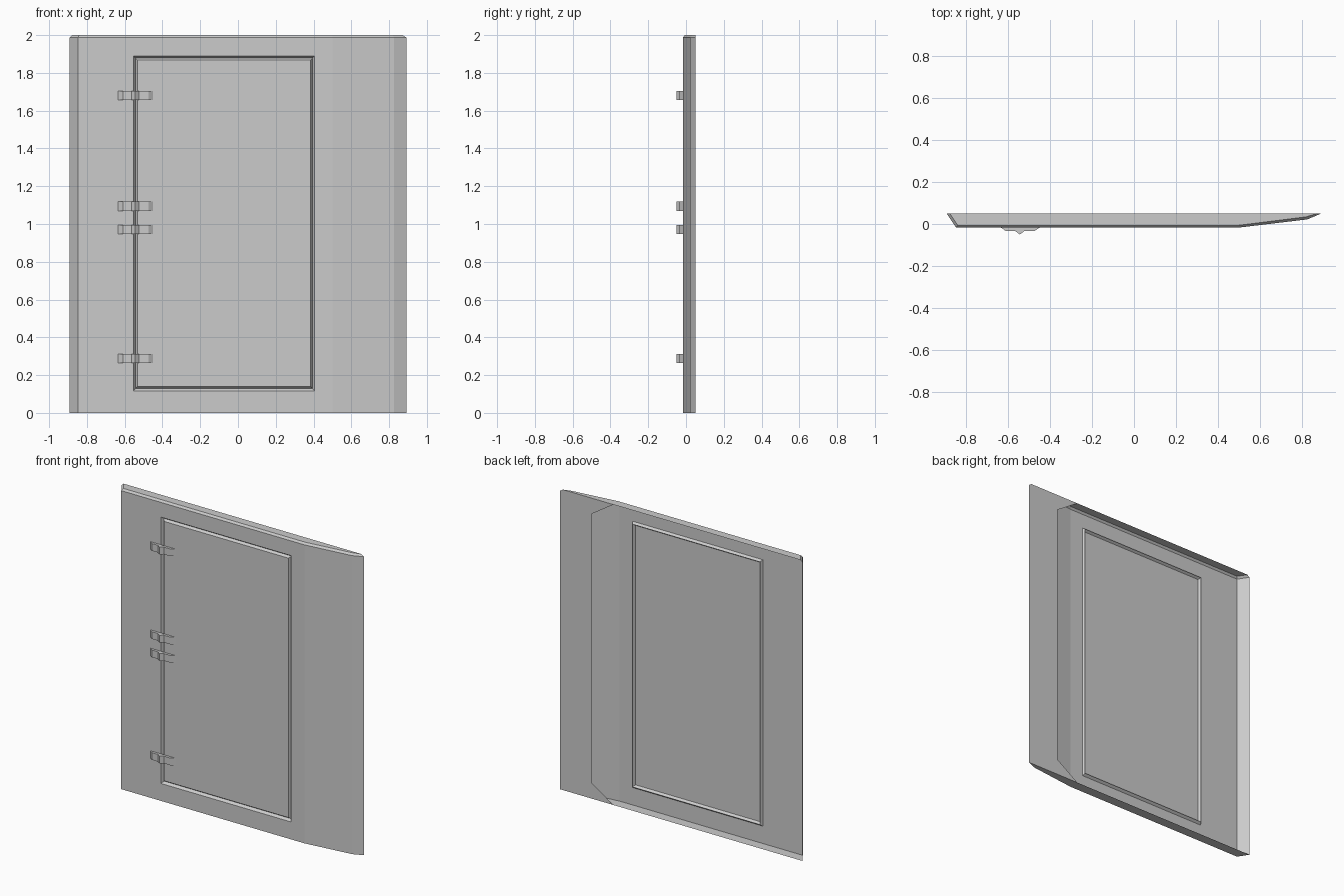
import bpy, bmesh

if "Cube" in bpy.data.objects:
    bpy.data.objects.remove(bpy.data.objects["Cube"])

def make_object(name, build):
    bm = bmesh.new()
    build(bm)
    mesh = bpy.data.meshes.new(name)
    bm.to_mesh(mesh)
    bm.free()
    obj = bpy.data.objects.new(name, mesh)
    bpy.context.collection.objects.link(obj)
    return obj

def ring(bm, points):
    return [bm.verts.new(p) for p in points]

def bridge(bm, a, b, closed=True, skip=()):
    n = len(a)
    for i in range(n if closed else n - 1):
        if i not in skip:
            j = (i + 1) % n
            bm.faces.new((a[i], a[j], b[j], b[i]))

def rect(x0, x1, z0, z1, y):
    return [(x0, y, z0), (x1, y, z0), (x1, y, z1), (x0, y, z1)]

FRONT, BACK, CHAMFER_Z = -0.017, 0.05, 1.987
# plan outline of the shell, and the slightly smaller outline of its top
OUTLINE = [(-0.892, BACK), (-0.848, FRONT), (0.5, FRONT), (0.826, 0.022), (0.892, BACK)]
TOP = [(-0.877, BACK), (-0.840, -0.006), (0.5, -0.006), (0.82, 0.034), (0.872, BACK)]

# open-backed shell: walls, top chamfer, top and bottom flanges
def build_shell(bm):
    low = ring(bm, [(x, y, 0) for x, y in OUTLINE])
    high = ring(bm, [(x, y, CHAMFER_Z) for x, y in OUTLINE])
    top = ring(bm, [(x, y, 2) for x, y in TOP])
    bridge(bm, low, high, closed=False, skip=(1,))
    bridge(bm, high, top, closed=False)
    bm.faces.new(top)
    bm.faces.new(low[::-1])
    # front wall with V groove around the door, and the door leaf itself
    a = [low[1], low[2], high[2], high[1]]
    loops = [(-0.554, 0.404, 0.116, 1.889, FRONT),
             (-0.543, 0.394, 0.129, 1.878, FRONT + 0.016),
             (-0.533, 0.384, 0.140, 1.867, FRONT)]
    for args in loops:
        b = ring(bm, rect(*args))
        bridge(bm, a, b)
        a = b
    bm.faces.new(a)

make_object("door_panel", build_shell)

# plate closing the back along the tapered edge
def build_plate(bm):
    pts = [(0.892, 0), (0.892, CHAMFER_Z), (0.872, 2), (0.5, 2),
           (0.66, 1.895), (0.66, 0.105), (0.5, 0)]
    bm.faces.new(ring(bm, [(x, BACK, z) for x, z in pts]))

make_object("back_plate", build_plate)

# hinges: folded leaf with a ridge for the pin
HINGE = [(-0.634, FRONT), (-0.61, -0.034), (-0.565, -0.034), (-0.544, -0.05),
         (-0.523, -0.034), (-0.475, -0.034), (-0.45, FRONT)]

def build_hinge(z):
    def build(bm):
        low = ring(bm, [(x, y, z - 0.024) for x, y in HINGE])
        high = ring(bm, [(x, y, z + 0.024) for x, y in HINGE])
        bridge(bm, low, high, closed=False)
        bm.faces.new(high)
        bm.faces.new(low[::-1])
    return build

for i, z in enumerate((0.289, 0.972, 1.094, 1.681)):
    make_object(f"hinge_{i + 1}", build_hinge(z))
